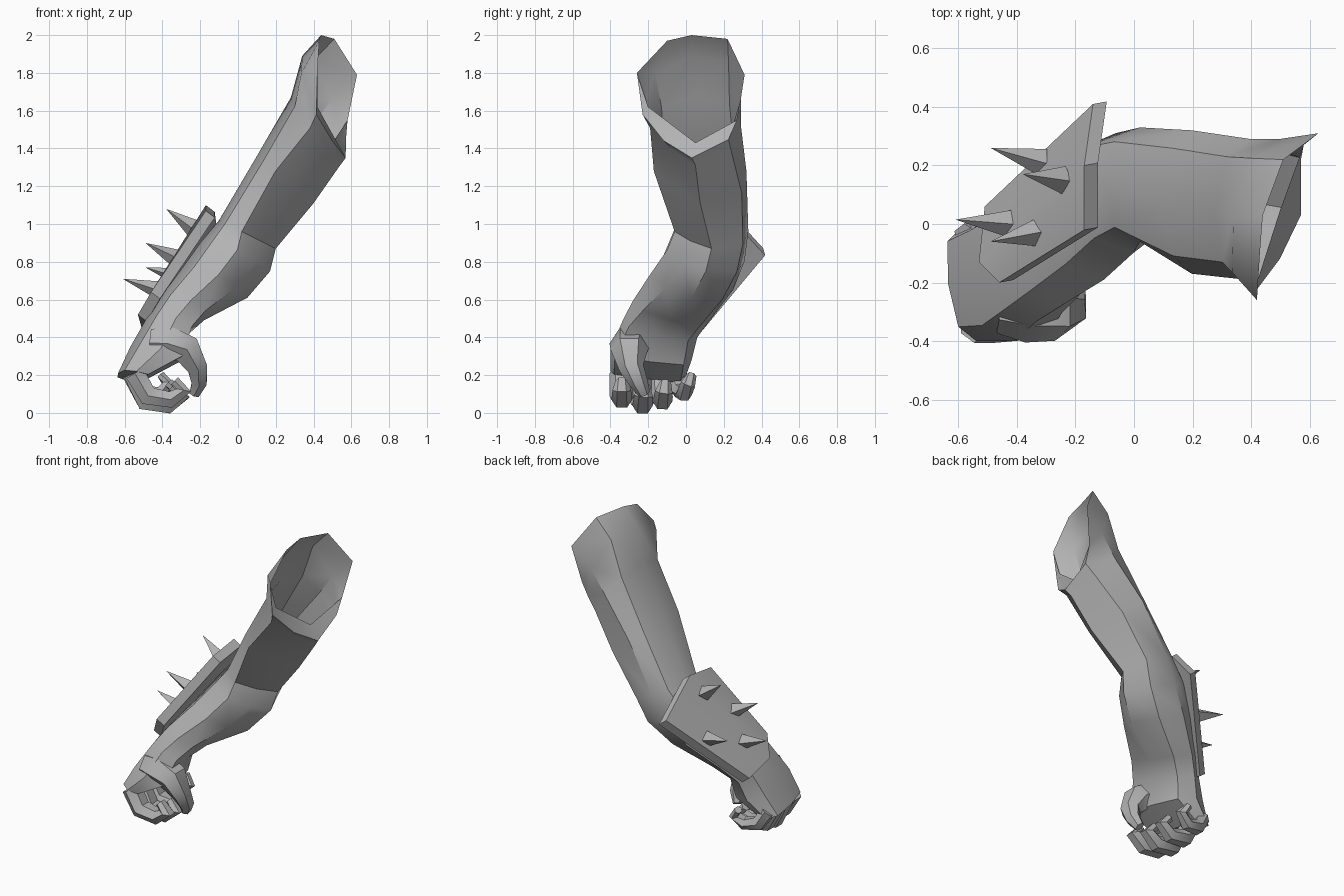
import bpy, bmesh, math
from mathutils import Vector

if "Cube" in bpy.data.objects:
    bpy.data.objects.remove(bpy.data.objects["Cube"])

grey = bpy.data.materials.new("plain grey")
grey.use_nodes = True
grey.diffuse_color = (0.45, 0.45, 0.45, 1)
grey.node_tree.nodes["Principled BSDF"].inputs["Base Color"].default_value = grey.diffuse_color


def finish(name, bm, angle=38):
    bmesh.ops.recalc_face_normals(bm, faces=bm.faces)
    mesh = bpy.data.meshes.new(name)
    bm.to_mesh(mesh)
    bm.free()
    mesh.materials.append(grey)
    obj = bpy.data.objects.new(name, mesh)
    bpy.context.collection.objects.link(obj)
    bpy.ops.object.select_all(action="DESELECT")
    obj.select_set(True)
    bpy.context.view_layer.objects.active = obj
    bpy.ops.object.shade_smooth_by_angle(angle=math.radians(angle))
    return obj


def loft(name, rings, cap_start=True):
    bm = bmesh.new()
    loops = [[bm.verts.new(p) for p in ring] for ring in rings]
    n = len(loops[0])
    for a, b in zip(loops, loops[1:]):
        for i in range(n):
            j = (i + 1) % n
            bm.faces.new((a[i], a[j], b[j], b[i]))
    if cap_start:
        bm.faces.new(loops[0])
    bm.faces.new(loops[-1])
    return finish(name, bm)


def tube(name, points, radii, width=1.0, sides=6):
    pts = [Vector(p) for p in points]
    rings = []
    for i, (p, r) in enumerate(zip(pts, radii)):
        along = (pts[min(i + 1, len(pts) - 1)] - pts[max(i - 1, 0)]).normalized()
        out = along.cross(Vector((0, 1, 0))).normalized()
        side = out.cross(along)
        turns = [math.tau * (k + 0.5) / sides for k in range(sides)]
        rings.append([p + out * r * math.cos(t) + side * r * width * math.sin(t) for t in turns])
    return loft(name, rings)


def section(xo, zo, xi, zi, front, back, skew, ridge, bulge, back_bulge):
    """Eight-sided slice: ridge moves the widest point outward, the bulges round the inner side."""
    mid = Vector(((xo + xi) / 2, (front + back) / 2, (zo + zi) / 2))
    out = Vector((xo, mid.y, zo)) - mid
    fwd = Vector((skew, (front - back) / 2, skew))
    lean = (ridge - 1) / 2
    steps = [(1, 0), (.78, .75), (ridge, 1), (lean * bulge, bulge / 2), (-1, 0),
             (lean * back_bulge, -back_bulge / 2), (ridge, -1), (.78, -.75)]
    return [mid + out * a + fwd * b for a, b in steps]


# Arm: open slanted shoulder rim, then slices down to the knuckles
rim = [(.44, .03, 2), (.43, -.1, 1.97), (.42, -.26, 1.8), (.42, -.2, 1.62),
       (.5, .05, 1.43), (.58, .27, 1.55), (.63, .31, 1.79), (.51, .22, 1.98)]
slices = [
    (.34, 1.89, .57, 1.35, -.23, .29, -.04, 0, 1.15, 1.5),
    (.28, 1.67, .54, 1.31, -.19, .29, -.01, .15, 1.1, 1.6),
    (.1, 1.36, .4, 1.11, -.17, .32, 0, .35, 1.1, 1.8),
    (-.1, 1.02, .2, .87, -.06, .33, 0, .2, 1.15, 1.7),
    (-.2, .9, .17, .75, -.1, .31, .03, .1, 1.2, 1.6),
    (-.3, .76, .05, .61, -.19, .25, .04, .1, 1.2, 1.5),
    (-.42, .6, -.18, .49, -.28, .13, .05, 0, 1.5, 1.5),
    (-.49, .49, -.27, .41, -.33, .06, .05, 0, 1.7, 1.5),
    (-.57, .35, -.31, .27, -.4, .03, .03, 0, 1.8, 1.6),
    (-.635, .21, -.49, .18, -.4, -.01, .025, 0, 1.8, 1.8),
]
loft("arm", [rim] + [section(*s) for s in slices], cap_start=False)

# Curled fingers: y of knuckle, y of tip, drop, size
fingers = {
    "index_finger": (-.34, -.34, .02, 1),
    "middle_finger": (-.24, -.22, -.01, 1),
    "ring_finger": (-.14, -.11, .01, .95),
    "little_finger": (-.05, .03, .05, .8),
}
curl = [(-.56, .21), (-.49, .07), (-.37, .05), (-.3, .1), (-.35, .15)]
for name, (y0, y1, lift, size) in fingers.items():
    slide = -.1 * (y0 + .2)
    path = [(-.56 + slide + (x + .56) * size, y0 + (y1 - y0) * i / 4, z + lift * (i > 0))
            for i, (x, z) in enumerate(curl)]
    tube(name, path, [r * size for r in (.06, .06, .05, .045, .03)], 1.1)

# Thumb with a broad root merging into the palm
tube("thumb", [(-.46, -.28, .37), (-.36, -.29, .365), (-.27, -.3, .335), (-.215, -.29, .24),
               (-.205, -.25, .16), (-.23, -.22, .1)],
     (.085, .105, .09, .06, .045, .03), 1.1)

# Folded forearm guard with thickness
bm = bmesh.new()
inward = Vector((.78, .14, -.6)) * .06
corners = [Vector(p) for p in [(-.17, .2, 1.1), (-.17, -.02, 1.07), (-.46, -.2, .64),
                               (-.53, -.13, .52), (-.51, .06, .45), (-.14, .41, .87)]]
top = [bm.verts.new(p) for p in corners]
low = [bm.verts.new(p + inward) for p in corners]
for layer in (top, low):
    bm.faces.new(layer[:4])
    bm.faces.new([layer[0]] + layer[3:])
for i in range(6):
    j = (i + 1) % 6
    bm.faces.new((top[i], top[j], low[j], low[i]))
finish("forearm_guard", bm)

# Guard spikes: base and tip
spikes = [((-.24, .15, .98), (-.38, .17, 1.08)), ((-.33, -.03, .82), (-.49, -.06, .9)),
          ((-.31, .21, .72), (-.49, .26, .77)), ((-.42, 0, .65), (-.61, .015, .71))]
for n, (base, tip) in enumerate(spikes):
    base, tip = Vector(base), Vector(tip)
    axis = tip - base
    bm = bmesh.new()
    bmesh.ops.create_cone(bm, cap_ends=True, segments=4, radius1=.048, radius2=0, depth=axis.length)
    turn = axis.to_track_quat("Z", "Y")
    for v in bm.verts:
        v.co = turn @ v.co + (base + tip) / 2
    bmesh.ops.remove_doubles(bm, verts=bm.verts, dist=.0001)
    finish(f"guard_spike_{n + 1}", bm)
